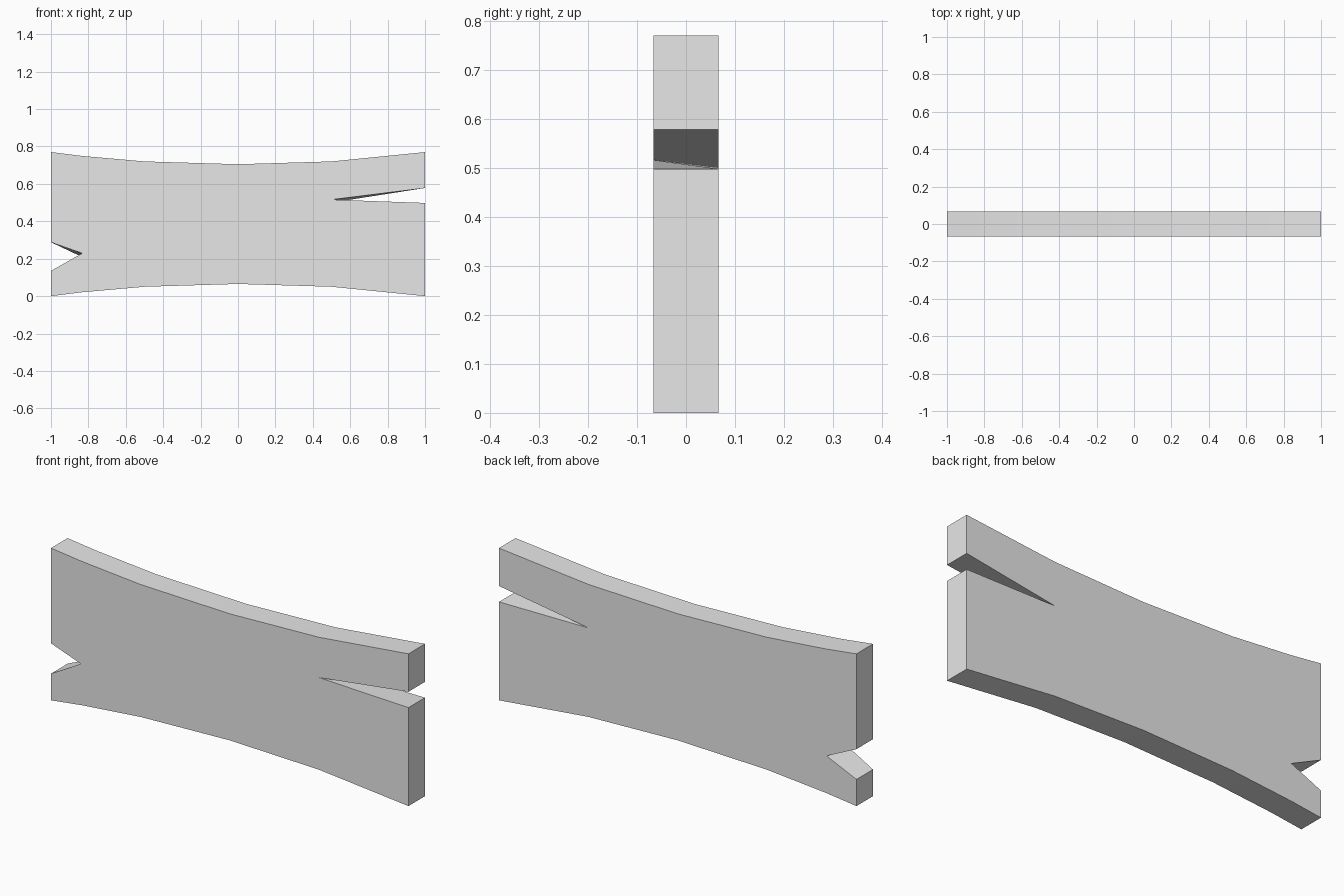
import bpy
import bmesh

cube = bpy.data.objects.get("Cube")
if cube:
    bpy.data.objects.remove(cube, do_unlink=True)

HALF_DEPTH = 0.066


def make_material(name, colour):
    mat = bpy.data.materials.new(name)
    mat.use_nodes = True
    mat.diffuse_color = colour
    mat.node_tree.nodes["Principled BSDF"].inputs["Base Color"].default_value = colour
    return mat


def outline(left_tip_z, right_tip_z):
    """Bowed board outline with a split in each end."""
    top = [(-1, 0.77), (-0.83, 0.749), (-0.5, 0.72), (0, 0.705), (0.5, 0.72), (1, 0.77)]
    right_split = [(1, 0.578), (0.5, right_tip_z), (1, 0.498)]
    bottom = [(x, 0.77 - z) for x, z in reversed(top)]
    left_split = [(-1, 0.135), (-0.833, left_tip_z), (-1, 0.288)]
    return top + right_split + bottom + left_split


# Board: front and back outlines, with the split tips slanting through the depth
bm = bmesh.new()
front = [bm.verts.new((x, -HALF_DEPTH, z)) for x, z in outline(0.229, 0.516)]
back = [bm.verts.new((x, HALF_DEPTH, z)) for x, z in outline(0.209, 0.5)]
bm.faces.new(front)
bm.faces.new(list(reversed(back)))
for i in range(len(front)):
    j = (i + 1) % len(front)
    bm.faces.new((front[i], back[i], back[j], front[j]))
bmesh.ops.recalc_face_normals(bm, faces=bm.faces)
bmesh.ops.triangulate(bm, faces=[f for f in bm.faces if len(f.verts) > 4])

mesh = bpy.data.meshes.new("split_board")
bm.to_mesh(mesh)
bm.free()
mesh.materials.append(make_material("light_grey", (0.8, 0.8, 0.8, 1)))
board = bpy.data.objects.new("split_board", mesh)
bpy.context.collection.objects.link(board)

# Soft shading along the bow, crisp at the edges
bpy.context.view_layer.objects.active = board
board.select_set(True)
bpy.ops.object.shade_smooth_by_angle(angle=0.5)
